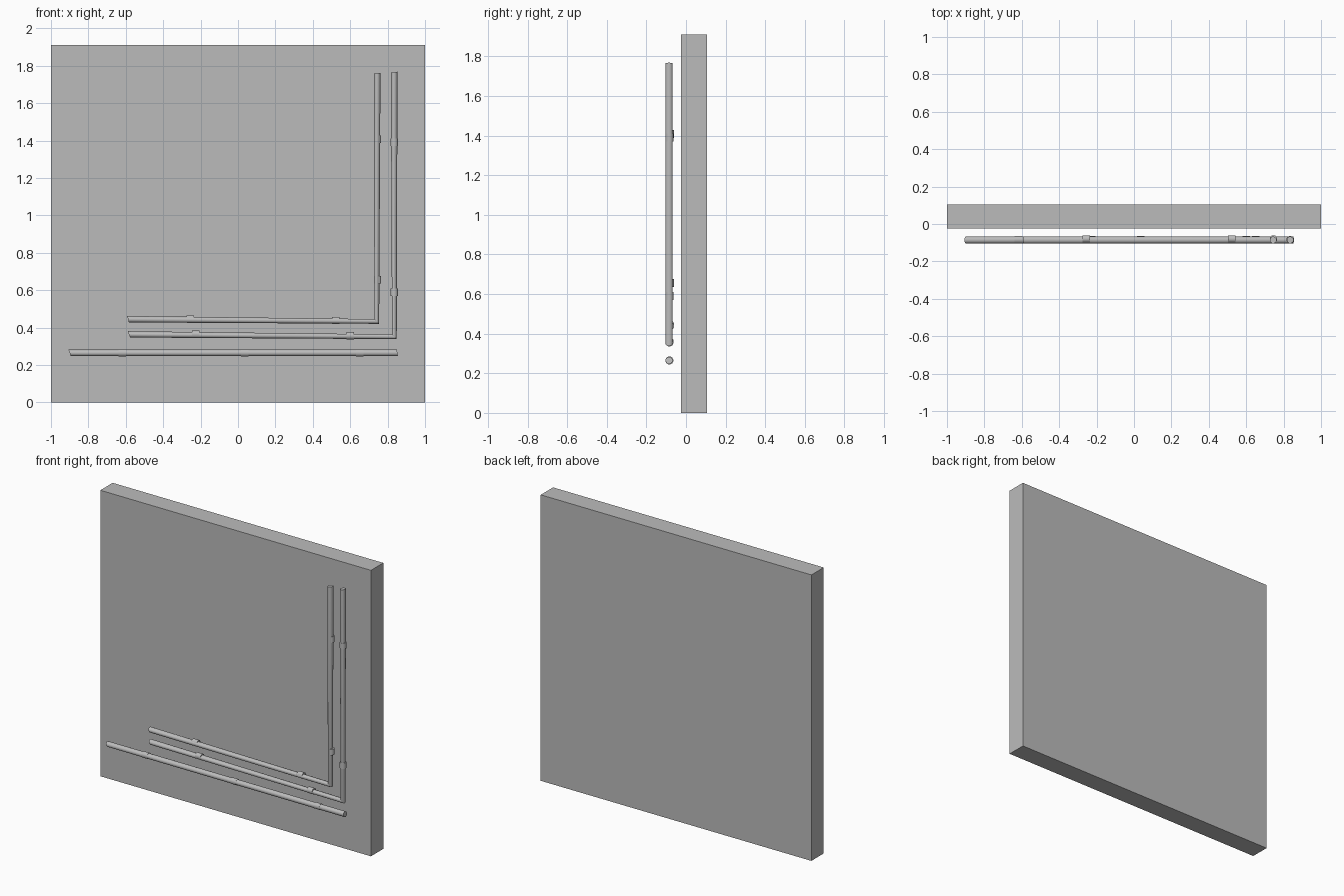
import bpy, bmesh, math
from mathutils import Vector

if "Cube" in bpy.data.objects:
    bpy.data.objects.remove(bpy.data.objects["Cube"])

grey = bpy.data.materials.new("plain_grey")
grey.diffuse_color = (0.5, 0.5, 0.5, 1)
grey.use_nodes = True
grey.node_tree.nodes["Principled BSDF"].inputs["Base Color"].default_value = grey.diffuse_color
SIDES, R, Y = 12, 0.0185, -0.0855


def finish(name, bm, smooth=True):
    bmesh.ops.recalc_face_normals(bm, faces=bm.faces)
    me = bpy.data.meshes.new(name)
    bm.to_mesh(me)
    bm.free()
    me.materials.append(grey)
    ob = bpy.data.objects.new(name, me)
    bpy.context.collection.objects.link(ob)
    if smooth:
        bpy.context.view_layer.objects.active = ob
        ob.select_set(True)
        bpy.ops.object.shade_smooth_by_angle(angle=math.radians(40))
        ob.select_set(False)
    return ob


def tube(name, stations, y=Y, r=R):
    """Capped tube; each station is (x, z, tilt) with the ring lying across
    the direction at angle tilt (degrees) in the wall plane."""
    bm = bmesh.new()
    rings = []
    for x, z, tilt in stations:
        a = math.radians(tilt)
        across = Vector((-math.sin(a), 0, math.cos(a)))
        ring = []
        for i in range(SIDES):
            t = 2 * math.pi * (i + 0.5) / SIDES
            p = Vector((x, y, z)) + across * r * math.cos(t)
            p.y += r * math.sin(t)
            ring.append(bm.verts.new(p))
        rings.append(ring)
    for a, b in zip(rings, rings[1:]):
        for i in range(SIDES):
            j = (i + 1) % SIDES
            bm.faces.new((a[i], a[j], b[j], b[i]))
    bm.faces.new(rings[0])
    bm.faces.new(rings[-1][::-1])
    return finish(name, bm)


def clamp(name, x, z, vertical=False, y=-0.084, r=0.0205, half=0.02):
    if vertical:
        tube(name, [(x, z - half, 90), (x, z + half, 90)], y, r)
    else:
        tube(name, [(x - half, z, 0), (x + half, z, 0)], y, r)


# wall slab
bm = bmesh.new()
bmesh.ops.create_cube(bm, size=1)
for v in bm.verts:
    v.co = (v.co.x * 2, v.co.y * 0.13 + 0.04, (v.co.z + 0.5) * 1.91)
finish("wall", bm, smooth=False)

# pipes: the bent ones have a pinched mitre at the corner
tube("lower_pipe", [(-0.90, 0.265, 20), (0.852, 0.265, 8)])
tube("middle_pipe", [(-0.583, 0.364, 20), (0.836, 0.351, 45), (0.835, 1.766, 98)])
tube("upper_pipe", [(-0.588, 0.445, 15), (0.742, 0.433, 45), (0.744, 1.76, 98)])

# coupling sleeves along each pipe
for i, x in enumerate((-0.62, 0.035, 0.652)):
    clamp(f"lower_sleeve_{i}", x, 0.265)
for i, (x, z) in enumerate(((-0.225, 0.364), (0.6, 0.356))):
    clamp(f"middle_sleeve_{i}", x, z)
for i, (x, z) in enumerate(((-0.255, 0.446), (0.523, 0.438))):
    clamp(f"upper_sleeve_{i}", x, z, y=-0.08)
for i, z in enumerate((0.59, 1.39)):
    clamp(f"middle_riser_sleeve_{i}", 0.835, z, True)
for i, z in enumerate((0.657, 1.408)):
    clamp(f"upper_riser_sleeve_{i}", 0.746, z, True, y=-0.08)
